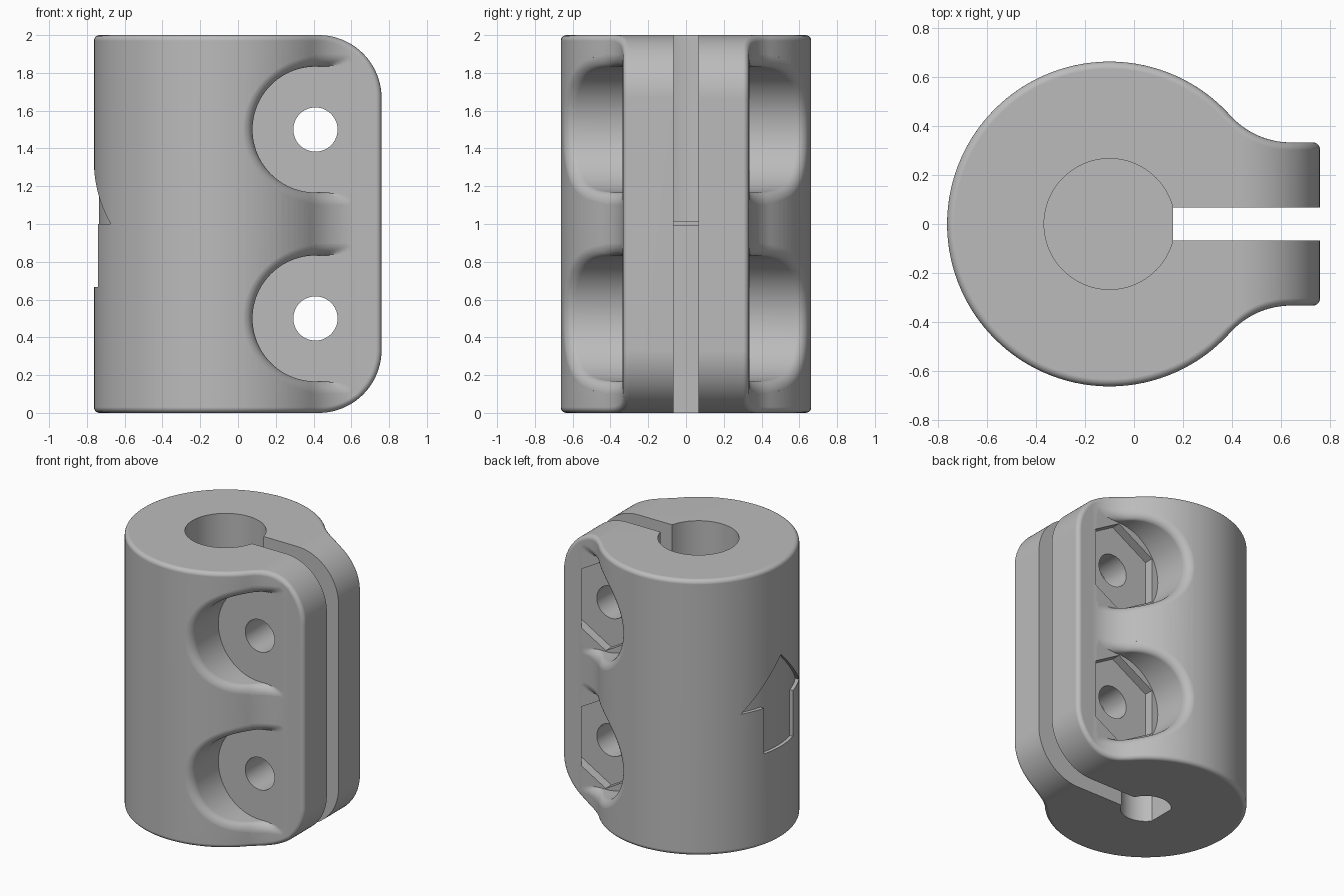
import bpy, bmesh
from math import sin, cos, pi, radians, sqrt, atan2, asin

if "Cube" in bpy.data.objects:
    bpy.data.objects.remove(bpy.data.objects["Cube"])

CX, R = -0.1, 0.663              # barrel axis and radius
FLANGE, END, BLEND = 0.333, 0.76, 0.333
BLEND_X = CX + sqrt((R + BLEND) ** 2 - (FLANGE + BLEND) ** 2)
TANGENT = atan2(FLANGE + BLEND, BLEND_X - CX)
CORNER_X = END - BLEND


def half_width(x):
    """Half depth of the body at x: barrel, concave blend, then flange."""
    if x < CX + R * cos(TANGENT):
        return sqrt(max(0, R * R - (x - CX) ** 2))
    if x < BLEND_X:
        return FLANGE + BLEND - sqrt(BLEND ** 2 - (x - BLEND_X) ** 2)
    return FLANGE


def half_height(x):
    """Half height of the body at x, with rounded flange corners."""
    return 1 if x <= CORNER_X else 1 - BLEND + sqrt(max(0, BLEND ** 2 - (x - CORNER_X) ** 2))


def finish(name, bm):
    bmesh.ops.remove_doubles(bm, verts=bm.verts[:], dist=1e-5)
    bmesh.ops.recalc_face_normals(bm, faces=bm.faces[:])
    mesh = bpy.data.meshes.new(name)
    bm.to_mesh(mesh)
    bm.free()
    ob = bpy.data.objects.new(name, mesh)
    bpy.context.scene.collection.objects.link(ob)
    return ob


def prism(name, pts, lo, hi, axis):
    """Extrude a 2D outline along the given axis."""
    place = {"X": lambda u, v, w: (w, u, v),
             "Y": lambda u, v, w: (u, w, v),
             "Z": lambda u, v, w: (u, v, w)}[axis]
    bm = bmesh.new()
    a = [bm.verts.new(place(u, v, lo)) for u, v in pts]
    b = [bm.verts.new(place(u, v, hi)) for u, v in pts]
    bm.faces.new(a)
    bm.faces.new(b)
    for i in range(len(a)):
        j = (i + 1) % len(a)
        bm.faces.new((a[i], a[j], b[j], b[i]))
    return finish(name, bm)


def ring(u, v, r, n, turn=0):
    return [(u + r * cos(turn + 2 * pi * i / n), v + r * sin(turn + 2 * pi * i / n)) for i in range(n)]


def box(x0, x1, y0, y1):
    return [(x0, y0), (x1, y0), (x1, y1), (x0, y1)]


def baked(ob):
    """Mesh of the object with its modifiers, and the mesh volume."""
    mesh = bpy.data.meshes.new_from_object(ob.evaluated_get(bpy.context.evaluated_depsgraph_get()))
    bm = bmesh.new()
    bm.from_mesh(mesh)
    volume = bm.calc_volume()
    bm.free()
    return mesh, volume


def cut(ob, cutter):
    """Subtract the cutter, keeping the first solver result that removes a sane volume."""
    before = baked(ob)[1]
    mod = ob.modifiers.new("cut", "BOOLEAN")
    mod.operation, mod.object = "DIFFERENCE", cutter
    for solver in ("MANIFOLD", "EXACT", "FLOAT"):
        mod.solver = solver
        mesh, volume = baked(ob)
        if 0.01 * before < volume < 0.99999 * before:
            ob.data = mesh
            break
    ob.modifiers.clear()
    bpy.data.objects.remove(cutter)


def make_body():
    steps = 46
    xs = [CX - R * cos(i * (pi - TANGENT) / steps) for i in range(steps + 1)]
    xs += [xs[-1] + (CORNER_X - xs[-1]) * i / 2 for i in (1, 2)]
    k = len(xs) - 1
    xs += [CORNER_X + (BLEND_X - CORNER_X) * i / 12 for i in range(1, 13)]
    j = len(xs) - 1
    a0 = asin((BLEND_X - CORNER_X) / BLEND)
    xs += [CORNER_X + BLEND * sin(a0 + (pi / 2 - a0) * i / 12) for i in range(1, 13)]
    bm = bmesh.new()
    rows = {}
    for t in (1, -1):            # front and back rows share their first vertex
        first = bm.verts.new((xs[0], 0, 1 + t))
        for s in (1, -1):
            rows[s, t] = [first] + [bm.verts.new((x, s * half_width(x), 1 + t * half_height(x)))
                                    for x in xs[1:]]
    for s in (1, -1):            # side walls
        up, dn = rows[s, 1], rows[s, -1]
        for i in range(j):
            bm.faces.new((up[i], up[i + 1], dn[i + 1], dn[i]))
        bm.faces.new(up[j:] + dn[j:][::-1])
    for t in (1, -1):            # top, bottom and rounded corners
        f, b = rows[1, t], rows[-1, t]
        bm.faces.new(f[:k + 1] + b[1:k + 1][::-1])
        for i in range(k, len(xs) - 1):
            bm.faces.new((f[i], f[i + 1], b[i + 1], b[i]))
    bm.faces.new((rows[1, 1][-1], rows[-1, 1][-1], rows[-1, -1][-1], rows[1, -1][-1]))
    return finish("clamp_body", bm)


def pocket(side, zc, xc=0.41, r=0.333, fillet=0.065, floor=0.335):
    """U-shaped pocket cutter whose rim flares tangent to the body surface."""
    path = [(0.8 - (0.8 - xc) * i / 16, r, 0, 1) for i in range(16)]
    for i in range(49):
        a = pi / 2 + pi * i / 48
        path.append((xc + r * cos(a), r * sin(a), cos(a), sin(a)))
    path += [(x, -z, 0, -1) for x, z, _, _ in path[15::-1]]
    bm = bmesh.new()
    rows = []
    for px, pz, nx, nz in path:
        x = px + nx * fillet
        slope = (half_width(x + 0.001) - half_width(x - 0.001)) / 0.002 * nx
        yc = half_width(x) - fillet * sqrt(1 + slope * slope)
        a1 = atan2(1, -slope)
        prof = [(0, floor)]
        for i in range(9):
            a = pi + (a1 - pi) * i / 8
            prof.append((fillet * (1 + cos(a)), max(floor, yc + fillet * sin(a))))
        prof.append((prof[-1][0], 0.9))
        rows.append([bm.verts.new((px + nx * d, side * y, zc + pz + nz * d)) for d, y in prof])
    for p, q in zip(rows, rows[1:]):
        for i in range(len(p) - 1):
            bm.faces.new((p[i], p[i + 1], q[i + 1], q[i]))
    bm.faces.new([p[0] for p in rows])
    bm.faces.new([p[-1] for p in rows])
    bm.faces.new(rows[0] + rows[-1][::-1])
    return finish("pocket_cutter", bm)


# Body with rounded outer edges
body = make_body()
bevel = body.modifiers.new("round", "BEVEL")
bevel.width, bevel.segments = 0.03, 5
bevel.limit_method, bevel.angle_limit = "ANGLE", radians(45)
bevel.use_clamp_overlap = False
body.data = baked(body)[0]
body.modifiers.clear()

# Screw pockets, screw holes and hexagonal nut seats
for z in (0.5, 1.5):
    for side in (1, -1):
        cut(body, pocket(side, z))
    cut(body, prism("nut_cutter", ring(0.41, z, 0.326, 6, pi / 2), 0.27, 0.9, "Y"))
    cut(body, prism("screw_cutter", ring(0.41, z, 0.117, 48), -1, 1, "Y"))

# Round upper bore and D-shaped lower bore, with a thin wall between
cut(body, prism("bore_cutter", ring(CX, 0, 0.267, 96), 1.017, 2.2, "Z"))
flat = 0.135
d_start = pi - atan2(sqrt(0.167 ** 2 - flat ** 2), flat)
d_shape = [(CX + 0.167 * cos(a), 0.167 * sin(a))
           for a in [-d_start + 2 * d_start * i / 64 for i in range(65)]]
cut(body, prism("shaft_cutter", d_shape, -0.2, 0.99, "Z"))

# Clamping slot, leaving the dividing wall inside the bore
for x0, z0, z1 in ((CX, 1.017, 2.2), (CX, -0.2, 0.99), (0.16, 0.9, 1.1)):
    cut(body, prism("slot_cutter", box(x0, 1, -0.067, 0.067), z0, z1, "Z"))

# Recessed arrow with a curved floor
half = [(0.167, 0.667), (0.167, 1.0), (0.333, 1.0)]
arrow = prism("arrow_cutter", half + [(0, 1.333)] + [(-y, z) for y, z in half[::-1]], -1, -0.3, "X")
cut(arrow, prism("arrow_floor", ring(CX, 0, 0.637, 160), 0, 2, "Z"))
cut(body, arrow)

# Material and shading
grey = bpy.data.materials.new("plain_grey")
grey.use_nodes = True
colour = (0.5, 0.5, 0.5, 1)
grey.diffuse_color = colour
grey.node_tree.nodes["Principled BSDF"].inputs["Base Color"].default_value = colour
body.data.materials.clear()
body.data.materials.append(grey)
for poly in body.data.polygons:
    poly.material_index = 0
bpy.ops.object.select_all(action="DESELECT")
body.select_set(True)
bpy.context.view_layer.objects.active = body
bpy.ops.object.shade_smooth_by_angle(angle=radians(30))
weighted = body.modifiers.new("even_shading", "WEIGHTED_NORMAL")
weighted.keep_sharp = True
